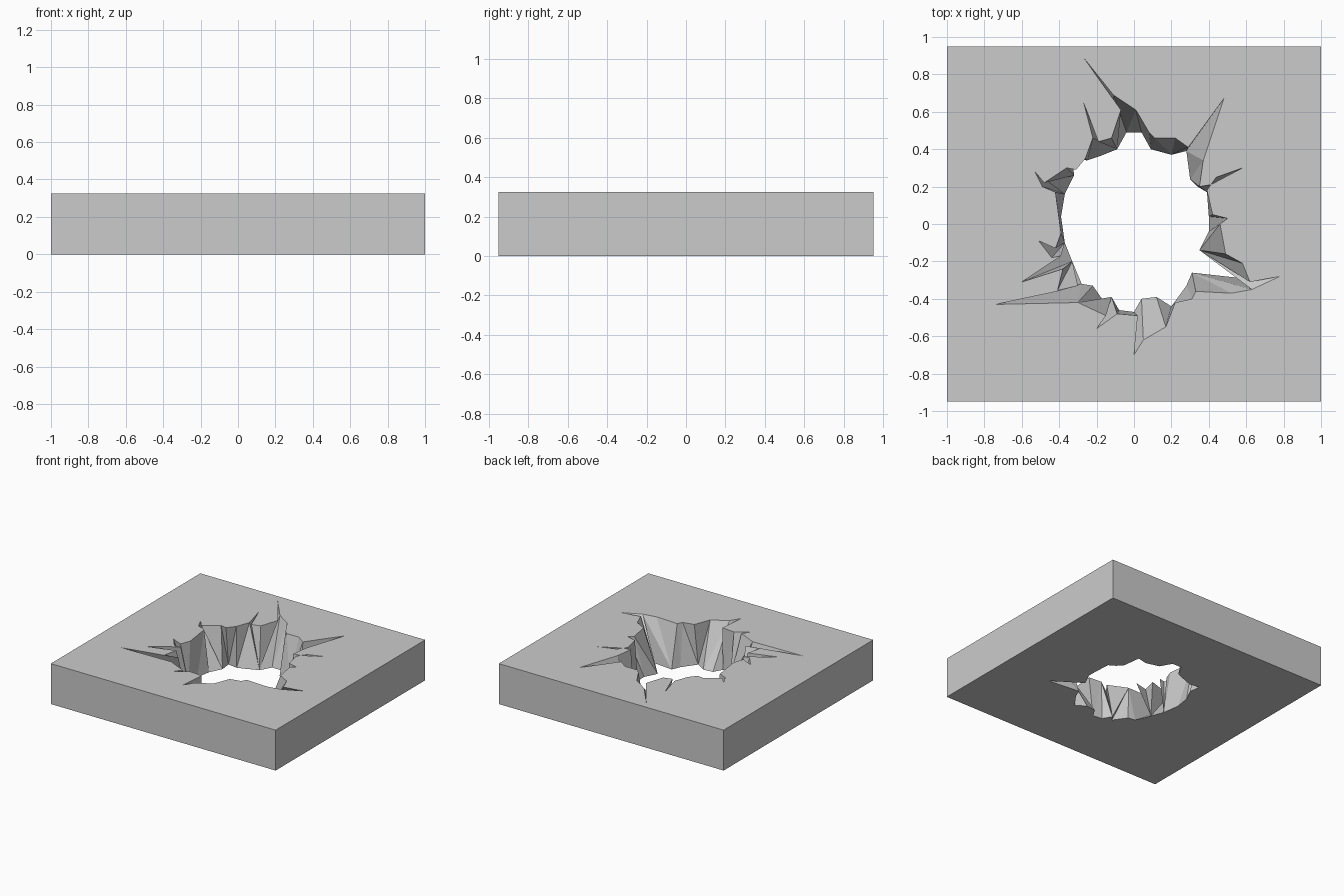
import bpy, bmesh, math

if "Cube" in bpy.data.objects:
    bpy.data.objects.remove(bpy.data.objects["Cube"])

HEIGHT = 0.325
SLAB = [(-1, -.95), (1, -.95), (1, .95), (-1, .95)]

# Jagged, cracked rim of the hole on the upper face (counter-clockwise)
RIM_TOP = [
    (.50, .03), (.42, .05), (.39, .18), (.44, .25), (.58, .30), (.41, .21),
    (.35, .20), (.37, .34), (.48, .67), (.29, .41), (.22, .46), (.11, .46),
    (.08, .49), (.01, .61), (-.11, .69), (-.27, .89), (-.07, .61), (-.12, .46),
    (-.19, .44), (-.27, .65), (-.22, .46), (-.26, .35), (-.31, .29), (-.36, .30),
    (-.48, .22), (-.53, .28), (-.49, .20), (-.42, .17), (-.39, -.05), (-.42, -.13),
    (-.51, -.09), (-.44, -.18), (-.39, -.17), (-.60, -.31), (-.38, -.24),
    (-.41, -.36), (-.30, -.33), (-.74, -.43), (-.30, -.42), (-.15, -.49),
    (-.20, -.56), (-.09, -.48), (.02, -.49), (0, -.70), (.05, -.62), (.17, -.55),
    (.22, -.42), (.31, -.40), (.33, -.36), (.52, -.37), (.63, -.35), (.78, -.28),
    (.62, -.31), (.58, -.21), (.49, -.16), (.46, .0)]

# Smaller broken rim on the lower face
RIM_BOTTOM = [
    (.40, .04), (.39, .17), (.34, .20), (.30, .24), (.28, .39), (.20, .37),
    (.09, .40), (.04, .49), (-.04, .49), (-.09, .40), (-.19, .36), (-.25, .34),
    (-.33, .35), (-.32, .26), (-.37, .16), (-.39, .04), (-.37, -.10),
    (-.33, -.20), (-.28, -.32), (-.22, -.33), (-.15, -.43), (-.12, -.39),
    (-.08, -.46), (0, -.47), (.04, -.40), (.12, -.39), (.20, -.44), (.28, -.33),
    (.31, -.26), (.58, -.29), (.35, -.14), (.40, -.04)]


def loop(bm, points, z):
    verts = [bm.verts.new((x, y, z)) for x, y in points]
    edges = [bm.edges.new((verts[i - 1], v)) for i, v in enumerate(verts)]
    return verts, edges


def angle(ring, i):
    turn = 2 * math.pi if i >= len(ring) else 0
    co = ring[i % len(ring)].co
    return math.atan2(co.y, co.x) % (2 * math.pi) + turn


def stitch(bm, top, low):
    """Triangulated wall between two rings with different point counts."""
    i = j = 0
    n, m = len(top), len(low)
    while i < n or j < m:
        a, b = top[i % n], low[j % m]
        if j >= m or (i < n and angle(top, i + 1) <= angle(low, j + 1)):
            i += 1
            bm.faces.new((a, b, top[i % n]))
        else:
            j += 1
            bm.faces.new((a, b, low[j % m]))


bm = bmesh.new()
outer_low, outer_low_e = loop(bm, SLAB, 0)
outer_top, outer_top_e = loop(bm, SLAB, HEIGHT)
rim_low, rim_low_e = loop(bm, RIM_BOTTOM, 0)
rim_top, rim_top_e = loop(bm, RIM_TOP, HEIGHT)

# Upper and lower faces around the hole
bmesh.ops.triangle_fill(bm, edges=outer_top_e + rim_top_e, normal=(0, 0, 1))
bmesh.ops.triangle_fill(bm, edges=outer_low_e + rim_low_e, normal=(0, 0, -1))
# Slab sides
for k in range(4):
    bm.faces.new((outer_low[k - 1], outer_low[k], outer_top[k], outer_top[k - 1]))
# Fractured inner wall
stitch(bm, rim_top, rim_low)
bmesh.ops.recalc_face_normals(bm, faces=bm.faces)

mesh = bpy.data.meshes.new("broken_slab")
bm.to_mesh(mesh)
bm.free()
bpy.context.collection.objects.link(bpy.data.objects.new("broken_slab", mesh))
